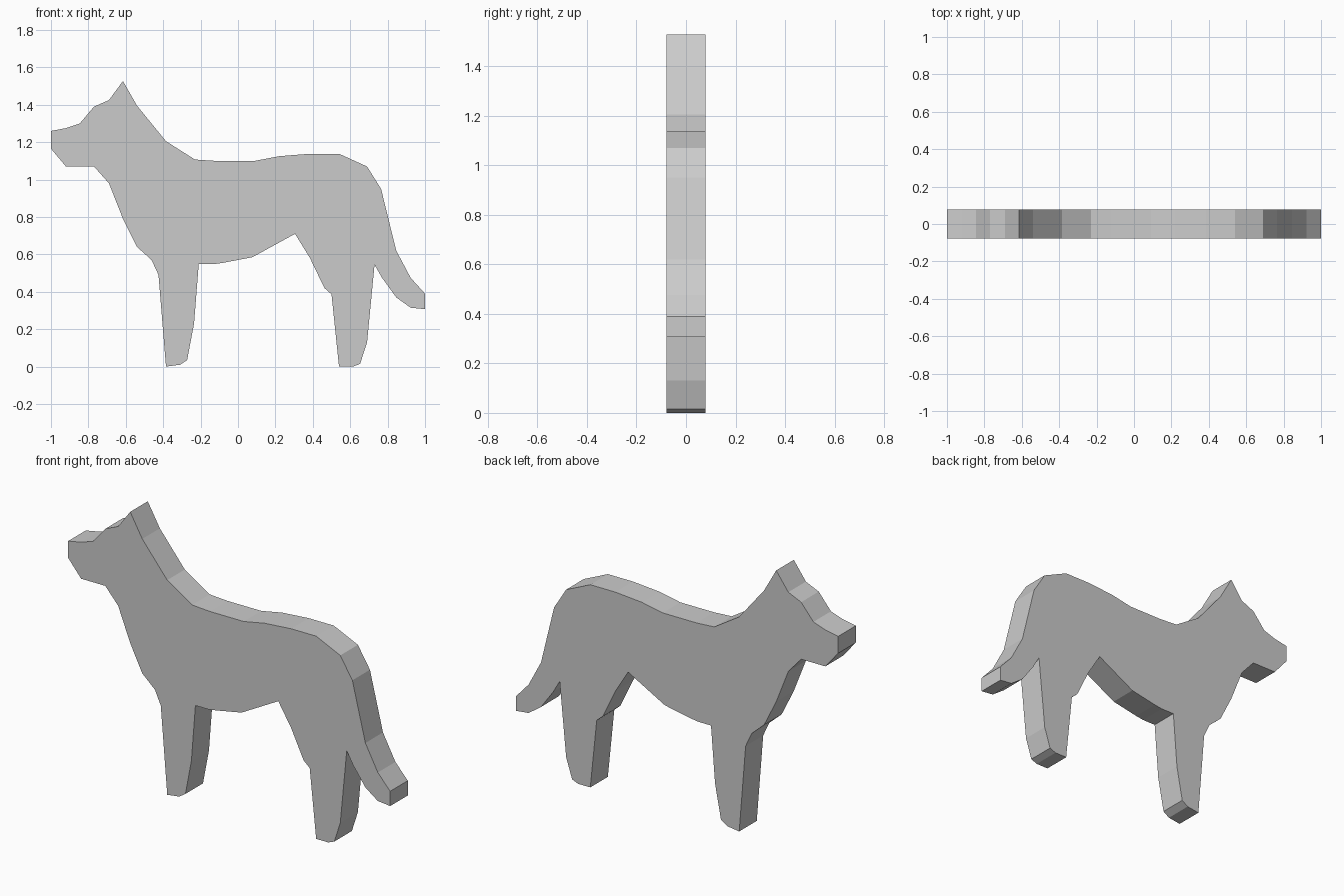
import bpy, bmesh

HALF_THICKNESS = 0.078

# Silhouette sections as (x, z), running clockwise from the nose
head_and_neck = [(-1, 1.26), (-0.92, 1.275), (-0.846, 1.3), (-0.77, 1.39),
                 (-0.69, 1.425), (-0.615, 1.527), (-0.54, 1.395), (-0.385, 1.205)]
back = [(-0.23, 1.107), (-0.12, 1.1), (0.09, 1.1), (0.22, 1.125),
        (0.385, 1.138), (0.54, 1.138), (0.69, 1.07), (0.765, 0.95)]
tail = [(0.846, 0.62), (0.923, 0.475), (1, 0.39), (1, 0.307),
        (0.923, 0.315), (0.846, 0.37), (0.77, 0.475), (0.73, 0.545)]
hind_leg = [(0.69, 0.13), (0.653, 0.015), (0.615, 0), (0.54, 0),
            (0.5, 0.387), (0.462, 0.42), (0.385, 0.58)]
belly = [(0.305, 0.71), (0.077, 0.585), (-0.08, 0.555), (-0.13, 0.548)]
front_leg = [(-0.21, 0.548), (-0.235, 0.23), (-0.272, 0.035), (-0.31, 0.01),
             (-0.385, 0), (-0.425, 0.49)]
chest_and_jaw = [(-0.462, 0.57), (-0.54, 0.64), (-0.615, 0.79), (-0.69, 0.98),
                 (-0.77, 1.07), (-0.92, 1.07), (-1, 1.165)]


def extrude_profile(name, points, half):
    """Extrude an (x, z) outline along y, centred on y = 0."""
    bm = bmesh.new()
    face = bm.faces.new([bm.verts.new((x, -half, z)) for x, z in points])
    result = bmesh.ops.extrude_face_region(bm, geom=[face], use_keep_orig=True)
    moved = [g for g in result["geom"] if isinstance(g, bmesh.types.BMVert)]
    bmesh.ops.translate(bm, verts=moved, vec=(0, 2 * half, 0))
    bmesh.ops.recalc_face_normals(bm, faces=bm.faces)
    mesh = bpy.data.meshes.new(name)
    bm.to_mesh(mesh)
    bm.free()
    obj = bpy.data.objects.new(name, mesh)
    bpy.context.collection.objects.link(obj)
    return obj


# One flat cut-out dog
extrude_profile("dog_cutout",
                head_and_neck + back + tail + hind_leg + belly + front_leg + chest_and_jaw,
                HALF_THICKNESS)
